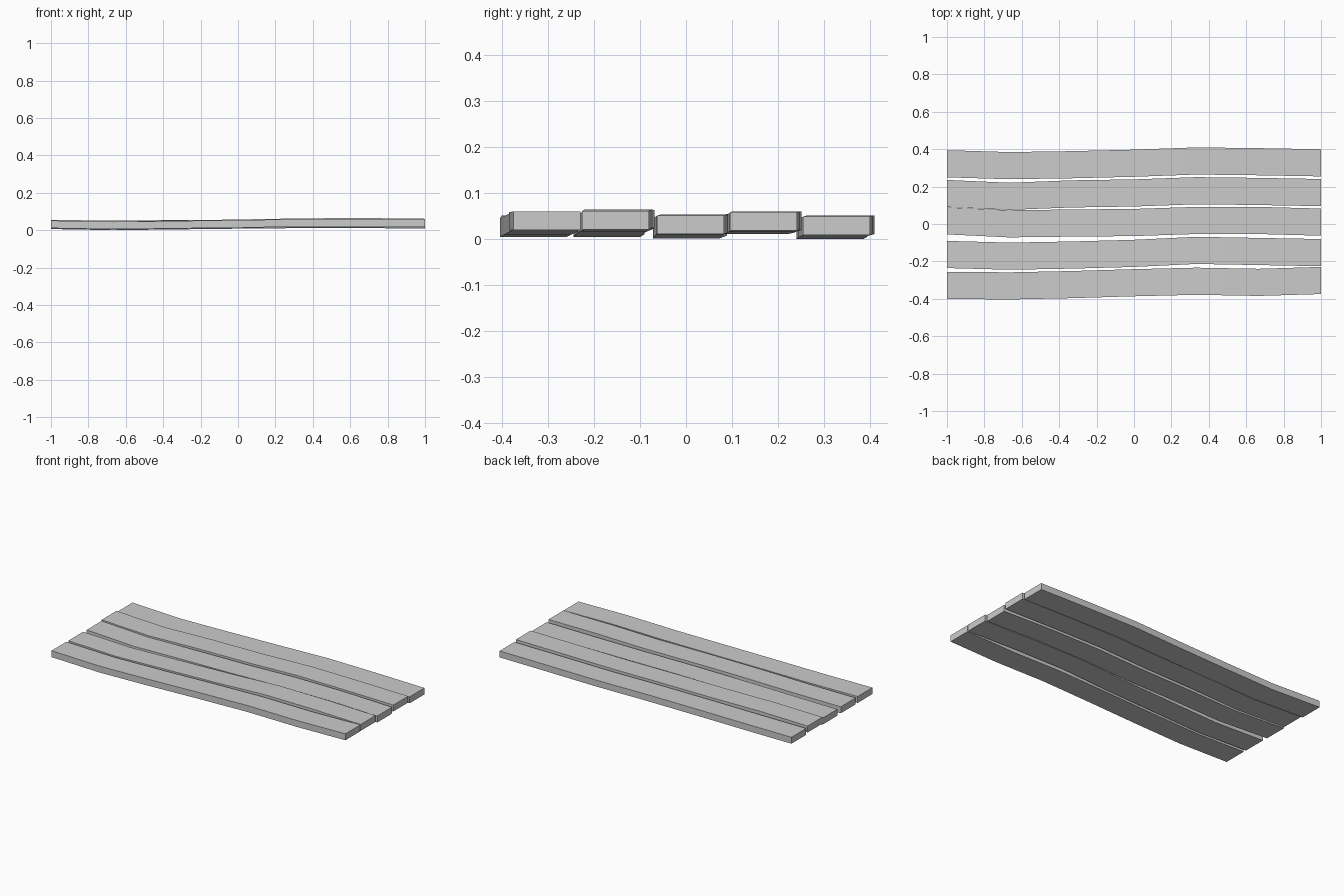
import bpy
import bmesh

cube = bpy.data.objects.get("Cube")
if cube:
    bpy.data.objects.remove(cube, do_unlink=True)

# Single weathered grey for every plank
grey = bpy.data.materials.new("plain_grey")
grey.use_nodes = True
colour = (0.6, 0.6, 0.6, 1.0)
grey.diffuse_color = colour
grey.node_tree.nodes["Principled BSDF"].inputs["Base Color"].default_value = colour

HALF_WIDTH = 0.0725
THICKNESS = 0.04

# Sideways centre line and underside height of each plank, in thousandths,
# at evenly spaced stations from the right end to the left end
PLANKS = {
    "front_plank": ((-328, -331, -324, -314, -306, -312, -302),
                    (11, 5, 9, 14, 18, 19, 20)),
    "front_middle_plank": ((-163, -172, -166, -157, -141, -147, -153),
                           (10, 5, 12, 17, 23, 25, 21)),
    "middle_plank": ((17, 1, 5, 8, 19, 19, 10),
                     (8, 2, 7, 10, 14, 14, 11)),
    "back_middle_plank": ((163, 148, 161, 166, 178, 174, 168),
                          (15, 11, 14, 16, 20, 20, 19)),
    "back_plank": ((322, 312, 317, 325, 337, 333, 327),
                   (6, 0, 4, 8, 11, 11, 9)),
}


def add_plank(name, centres, heights):
    """Sweep a rectangular section along the warped centre line."""
    bm = bmesh.new()
    rings = []
    last = len(centres) - 1
    for i, (centre, height) in enumerate(zip(centres, heights)):
        x = 2 * i / last - 1
        y, z = centre / 1000, height / 1000
        section = ((y - HALF_WIDTH, z), (y + HALF_WIDTH, z),
                   (y + HALF_WIDTH, z + THICKNESS), (y - HALF_WIDTH, z + THICKNESS))
        rings.append([bm.verts.new((x, sy, sz)) for sy, sz in section])
    for a, b in zip(rings, rings[1:]):
        for k in range(4):
            n = (k + 1) % 4
            bm.faces.new((a[k], a[n], b[n], b[k]))
    bm.faces.new(rings[0])
    bm.faces.new(rings[-1])
    bmesh.ops.recalc_face_normals(bm, faces=bm.faces)
    mesh = bpy.data.meshes.new(name)
    bm.to_mesh(mesh)
    bm.free()
    mesh.materials.append(grey)
    plank = bpy.data.objects.new(name, mesh)
    bpy.context.collection.objects.link(plank)
    # Gentle bends shade smoothly while the sawn edges stay sharp
    bpy.ops.object.select_all(action="DESELECT")
    plank.select_set(True)
    bpy.context.view_layer.objects.active = plank
    bpy.ops.object.shade_smooth_by_angle(angle=0.5)


for plank_name, (centre_line, underside) in PLANKS.items():
    add_plank(plank_name, centre_line, underside)
